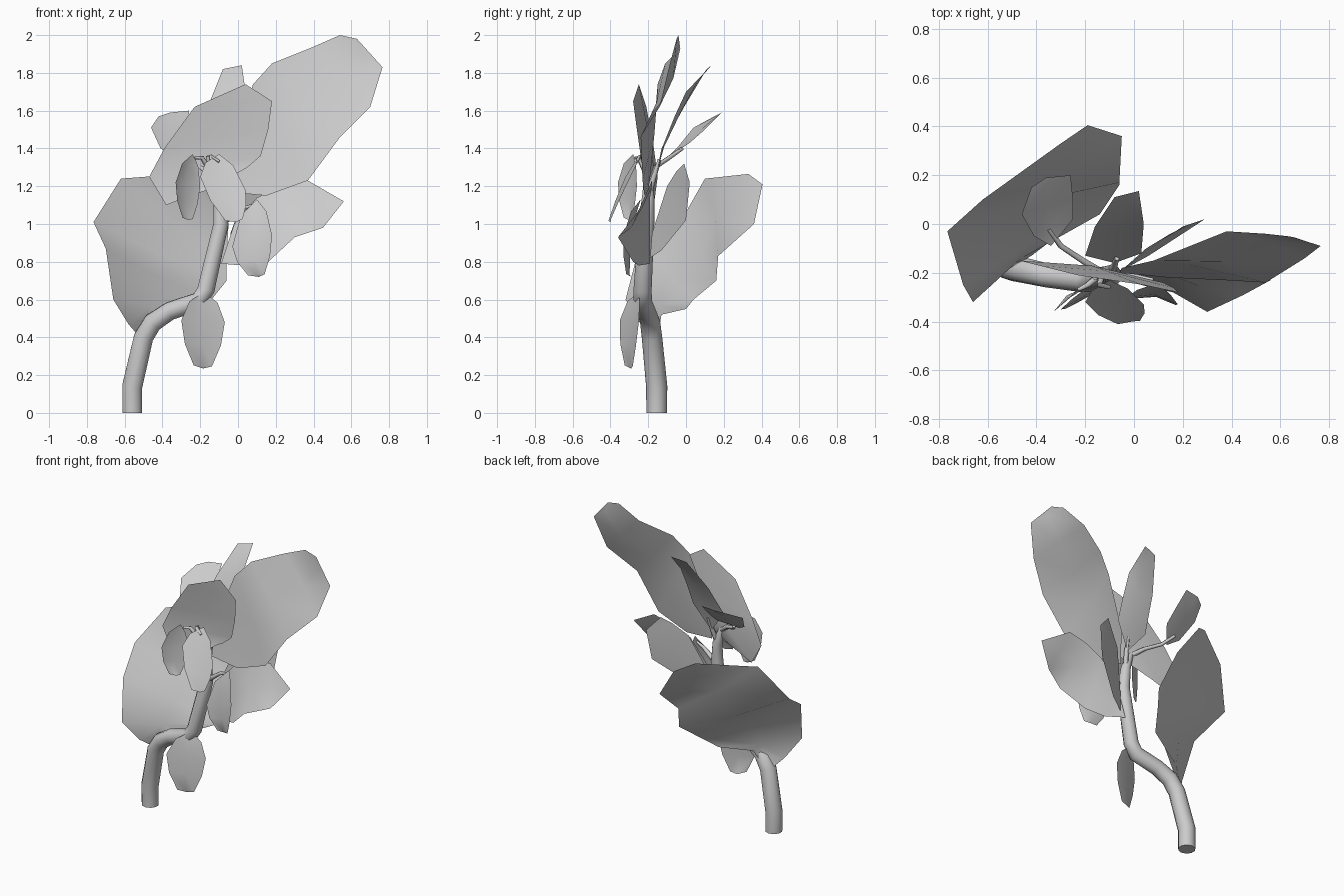
import bpy
import bmesh
from mathutils import Vector

default_cube = bpy.data.objects.get("Cube")
if default_cube:
    bpy.data.objects.remove(default_cube, do_unlink=True)


def make_material(name, colour):
    material = bpy.data.materials.new(name)
    material.use_nodes = True
    material.diffuse_color = colour
    material.node_tree.nodes["Principled BSDF"].inputs["Base Color"].default_value = colour
    return material


grey = make_material("soft grey", (0.6, 0.6, 0.6, 1))


def finish(name, bm):
    """Turn a bmesh into a smooth shaded object."""
    for face in bm.faces:
        face.smooth = True
    mesh = bpy.data.meshes.new(name)
    bm.to_mesh(mesh)
    bm.free()
    mesh.materials.append(grey)
    obj = bpy.data.objects.new(name, mesh)
    bpy.context.collection.objects.link(obj)
    return obj


def blade(name, rim, cup=0.04):
    """Sheet between the two sides of a rim that runs base, left side, tip, right side."""
    rim = [Vector(point) for point in rim]
    half = len(rim) // 2
    normal = (rim[half] - rim[0]).cross(rim[half // 2] - rim[-(half // 2)]).normalized()
    if normal.y < 0:
        normal.negate()
    bm = bmesh.new()
    base, tip = bm.verts.new(rim[0]), bm.verts.new(rim[half])
    rows = []
    for left, right in zip(rim[1:half], reversed(rim[half + 1:])):
        middle = (left + right) / 2 + normal * cup * (left - right).length
        rows.append([bm.verts.new(point) for point in (left, middle, right)])
    for side in (0, 1):
        bm.faces.new((base, rows[0][side], rows[0][side + 1]))
        for lower, upper in zip(rows, rows[1:]):
            bm.faces.new((lower[side], upper[side], upper[side + 1], lower[side + 1]))
        bm.faces.new((rows[-1][side], tip, rows[-1][side + 1]))
    return finish(name, bm)


def leaf(name, base, tip, left, right, cup=0.05):
    """Leaf given by its ends and by the widest point on each side."""
    base, tip = Vector(base), Vector(tip)
    axis = tip - base

    def edge(widest):
        reach = Vector(widest) - base
        peak = min(max(reach.dot(axis) / axis.length_squared, 0.2), 0.75)
        offset = Vector(widest) - (base + axis * peak)
        rest = 1 - peak
        stations = ((peak * 0.35, 0.65), (peak, 1),
                    (peak + rest * 0.5, 0.83), (peak + rest * 0.95, 0.42))
        return [base + axis * along + offset * width for along, width in stations]

    return blade(name, [base] + edge(left) + [tip] + edge(right)[::-1], cup)


def tube(name, path, sides=10):
    """Tapered tube through points of x, y, z and radius, with capped ends."""
    points = [Vector(p[:3]) for p in path]
    bm = bmesh.new()
    rings = []
    for i, (point, p) in enumerate(zip(points, path)):
        direction = points[min(i + 1, len(points) - 1)] - points[max(i - 1, 0)]
        turn = Vector((0, 0, 1)).rotation_difference(direction.normalized()).to_matrix().to_4x4()
        ring = bmesh.ops.create_circle(bm, segments=sides, radius=p[3])["verts"]
        bmesh.ops.transform(bm, matrix=turn, verts=ring)
        bmesh.ops.translate(bm, vec=point, verts=ring)
        rings.append(ring)
    for low, high in zip(rings, rings[1:]):
        for j in range(sides):
            k = (j + 1) % sides
            bm.faces.new((low[j], low[k], high[k], high[j]))
    bm.faces.new(rings[0][::-1])
    bm.faces.new(rings[-1])
    bmesh.ops.recalc_face_normals(bm, faces=bm.faces[:])
    obj = finish(name, bm)
    bpy.ops.object.select_all(action="DESELECT")
    obj.select_set(True)
    bpy.context.view_layer.objects.active = obj
    bpy.ops.object.shade_smooth_by_angle(angle=1.2)
    return obj


# Main stem with its bend
tube("stem", [(-.56, -.155, 0, .055), (-.56, -.155, .14, .056), (-.5, -.18, .4, .054),
              (-.45, -.19, .48, .053), (-.36, -.21, .54, .05), (-.21, -.23, .59, .05),
              (-.17, -.23, .65, .048), (-.09, -.21, 1.0, .042), (-.1, -.2, 1.15, .032),
              (-.14, -.2, 1.27, .02), (-.16, -.22, 1.36, .01)])

# Thin leaf stalks
crown = (-.13, -.2, 1.25, .018)
stalks = {
    "back_stalk": [crown, (-.21, -.15, 1.31, .014), (-.3, -.09, 1.35, .012), (-.35, -.02, 1.4, .01)],
    "top_stalk": [(-.1, -.2, 1.15, .018), (-.08, -.17, 1.25, .014), (-.07, -.14, 1.34, .01)],
    "left_stalk": [crown, (-.19, -.25, 1.35, .012), (-.23, -.27, 1.35, .008)],
    "front_stalk": [crown, (-.14, -.25, 1.36, .012), (-.1, -.26, 1.33, .008)],
    "right_stalk": [(-.09, -.21, 1.0, .02), (.02, -.22, 1.08, .012), (.08, -.23, 1.1, .008)],
}
for stalk_name, stalk_path in stalks.items():
    tube(stalk_name, stalk_path, sides=6)

# Large leaves with broad irregular rims
blade("large_upper_leaf", [
    (-.06, -.2, 1.17), (-.05, -.18, 1.4), (.08, -.15, 1.74), (.18, -.11, 1.85),
    (.38, -.03, 1.93), (.54, -.04, 2), (.63, -.05, 1.98), (.765, -.09, 1.83),
    (.7, -.14, 1.62), (.54, -.24, 1.46), (.37, -.23, 1.23), (.15, -.22, 1.15)])
blade("large_back_leaf", [
    (-.52, -.15, .4), (-.58, -.24, .47), (-.66, -.32, .6), (-.7, -.25, .87),
    (-.765, -.03, 1.01), (-.62, .1, 1.24), (-.3, .33, 1.265), (-.19, .405, 1.21),
    (-.05, .36, 1), (-.06, .17, .83), (-.06, .16, .7), (-.14, .04, .6),
    (-.25, 0, .55), (-.42, -.13, .52)])
blade("large_front_leaf", [
    (-.1, -.2, 1.2), (-.28, -.18, 1.14), (-.38, -.17, 1.1), (-.47, -.15, 1.25),
    (-.39, -.17, 1.4), (-.23, -.21, 1.62), (.04, -.25, 1.74), (.18, -.28, 1.65),
    (.16, -.26, 1.5), (.12, -.24, 1.36), (.05, -.23, 1.3), (-.02, -.22, 1.26)])

# Pointed leaves on the right, top and back
blade("right_leaf", [
    (-.09, -.19, .79), (-.02, -.19, 1), (.1, -.19, 1.14), (.24, -.18, 1.2), (.37, -.18, 1.23),
    (.56, -.23, 1.12), (.45, -.29, .98), (.3, -.36, .93), (.16, -.28, .8), (.03, -.25, .78)])
blade("right_back_leaf", [
    (-.05, -.19, .82), (-.04, -.18, .95), (.05, -.1, 1.2), (.14, -.05, 1.28),
    (.2, -.01, 1.32), (.29, .02, 1.22), (.26, 0, 1.02), (.06, -.13, .86)])
blade("top_back_leaf", [
    (-.08, -.16, 1.25), (-.2, -.13, 1.4), (-.16, -.01, 1.62), (-.08, .11, 1.82),
    (.02, .135, 1.84), (.04, 0, 1.7), (.035, -.06, 1.57), (.03, -.12, 1.42)])
blade("left_back_leaf", [
    (-.34, -.09, 1.36), (-.41, -.05, 1.4), (-.46, .04, 1.51), (-.42, .15, 1.57),
    (-.36, .19, 1.59), (-.26, .2, 1.6), (-.25, .1, 1.5), (-.25, .02, 1.43)])

# Small oval leaves: base, tip, widest left, widest right
leaf("centre_leaf", (-.1, -.23, 1.37), (-.01, -.4, 1.01), (-.2, -.32, 1.25), (.04, -.33, 1.18))
leaf("left_small_leaf", (-.24, -.28, 1.37), (-.26, -.3, 1.02), (-.33, -.36, 1.22), (-.2, -.26, 1.2), .12)
leaf("right_small_leaf", (.1, -.24, 1.13), (.11, -.29, .72), (-.03, -.3, .88), (.18, -.33, .94), .12)
leaf("lower_leaf", (-.18, -.25, .64), (-.185, -.29, .235), (-.3, -.35, .49), (-.07, -.25, .48))
